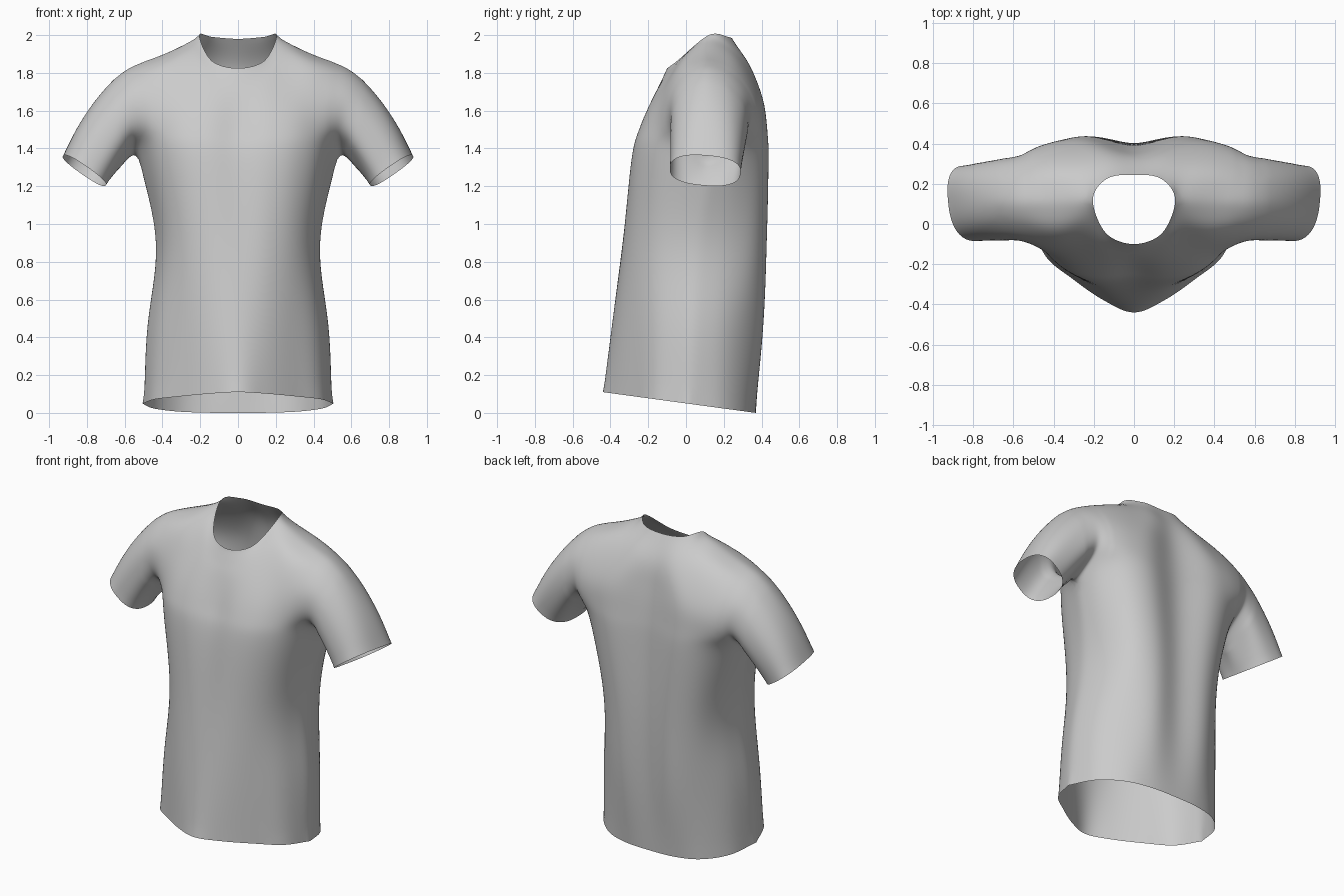
import bpy, bmesh
from math import sin, cos, pi
from mathutils import Vector

if "Cube" in bpy.data.objects:
    bpy.data.objects.remove(bpy.data.objects["Cube"])

STEP = 8          # mesh divisions between control points
ARMPIT = 3        # control row where the armhole starts
NECK = 2          # control column of the neck / shoulder corner


def hem(points):
    """Hem row, tilted so the front is higher than the back."""
    return [(x, y, 0.11 * (0.37 - y) / 0.81) for x, y in points]


def level(z, points):
    return [(x, y, z) for x, y in points]


def spline(points, mirrored=False, after=None):
    """Smooth curve through the points, STEP samples per span."""
    p = [Vector(q) for q in points]
    first = Vector((-p[1].x, p[1].y, p[1].z)) if mirrored else 2 * p[0] - p[1]
    p = [first] + p + [Vector(after) if after else 2 * p[-1] - p[-2]]
    out = []
    for i in range(1, len(p) - 2):
        a, b, c, d = p[i - 1:i + 3]
        for k in range(STEP):
            t = k / STEP
            out.append(0.5 * (2 * b + (c - a) * t + (2 * a - 5 * b + 4 * c - d) * t * t
                              + (3 * b - a - 3 * c + d) * t ** 3))
    return out + [p[-2]]


def panel(rows, neck, neck_next):
    """Surface through the control rows, ending in the neckline and shoulder seam."""
    cross = [spline(r, True) for r in rows]
    cross.append(spline(neck + shoulder[:1], True, neck_next)[:-1] + spline(shoulder))
    return [list(r) for r in zip(*[spline(c) for c in zip(*cross)])]


def skin(bm, grid):
    v = [[bm.verts.new(p) for p in row] for row in grid]
    for r0, r1 in zip(v, v[1:]):
        for i in range(len(r0) - 1):
            bm.faces.new((r0[i], r0[i + 1], r1[i + 1], r1[i]))


# Half rows from centre line to side, hem to shoulder
shoulder = [(0.205, 0.12, 2.0), (0.39, 0.11, 1.905), (0.59, 0.11, 1.835)]
neck_front = [(0, -.10, 1.825), (.14, -.045, 1.865)]
neck_back = [(0, .245, 1.98), (.135, .225, 1.99)]
front = panel([
    hem([(0, -.44), (.15, -.38), (.31, -.27), (.44, -.16), (.505, .01)]),
    level(.45, [(0, -.395), (.15, -.36), (.30, -.265), (.42, -.15), (.49, .03)]),
    level(.9, [(0, -.335), (.15, -.325), (.29, -.255), (.385, -.13), (.435, .06)]),
    level(1.34, [(0, -.28), (.16, -.29), (.31, -.25), (.44, -.13), (.53, .13)]),
    level(1.5, [(0, -.23), (.15, -.25), (.30, -.225), (.43, -.15), (.545, -.06)]),
    level(1.67, [(0, -.17), (.14, -.175), (.27, -.155), (.41, -.12), (.57, -.075)]),
    [(0, -.135, 1.75), (.15, -.105, 1.785), (.25, -.02, 1.88), (.40, -.03, 1.84), (.59, .01, 1.78)],
], neck_front, neck_back[1])
back = panel([
    hem([(0, .37), (.18, .36), (.33, .31), (.45, .19), (.505, .01)]),
    level(.45, [(0, .39), (.18, .41), (.33, .33), (.44, .20), (.49, .03)]),
    level(.9, [(0, .40), (.18, .43), (.32, .37), (.40, .23), (.435, .06)]),
    level(1.34, [(0, .39), (.22, .44), (.38, .395), (.49, .27), (.53, .13)]),
    level(1.5, [(0, .38), (.22, .43), (.38, .415), (.50, .37), (.55, .325)]),
    level(1.67, [(0, .36), (.20, .405), (.35, .395), (.48, .365), (.58, .325)]),
    [(0, .33, 1.83), (.14, .335, 1.85), (.27, .285, 1.88), (.42, .26, 1.85), (.59, .23, 1.785)],
], neck_back, neck_front[1])

# Match the two panels along the side seam and the shoulder seam
last_row, last_col = len(front) - 1, len(front[0]) - 1
seam = [(r, last_col) for r in range(ARMPIT * STEP + 1)]
seam += [(last_row, c) for c in range(NECK * STEP, last_col + 1)]
for r, c in seam:
    mid = (front[r][c] + back[r][c]) / 2
    front[r][c], back[r][c] = mid.copy(), mid.copy()

# Armhole loop: up the front edge, down the back edge
up = [front[r][last_col] for r in range(ARMPIT * STEP, last_row + 1)]
down = [back[r][last_col] for r in range(last_row - 1, ARMPIT * STEP - 1, -1)]
armhole = up + down


def power(v, e):
    return abs(v) ** e * (1 if v >= 0 else -1)


# Sleeve: rings bent from the armhole to the slanted cuff
RINGS = 18
sleeve = [[] for _ in range(RINGS + 1)]
for i, start in enumerate(armhole):
    a = 2 * pi * i / (len(armhole) - 1)
    c, s = -power(cos(a), 0.8), -power(sin(a), 0.8)
    # c runs bottom to top of the cuff, s runs front (-1) to back (+1)
    end = Vector((0.813 + 0.112 * c + 0.018 * s, 0.102 + 0.187 * s + 0.01 * c,
                  1.283 + 0.079 * c - 0.016 * s))
    top = max(c, 0)
    bend = (start + end) / 2 + Vector((0.05 * top, 0.02 * max(s, 0), 0.03 + 0.02 * top))
    for k in range(RINGS + 1):
        t = k / RINGS
        sleeve[k].append(start * (1 - t) ** 2 + bend * 2 * t * (1 - t) + end * t * t)

# Join the parts and mirror the half shirt
bm = bmesh.new()
for grid in (front, back, sleeve):
    skin(bm, grid)
bmesh.ops.remove_doubles(bm, verts=bm.verts, dist=0.0005)
bmesh.ops.mirror(bm, geom=bm.verts[:] + bm.edges[:] + bm.faces[:], axis='X', merge_dist=0.0005)
bmesh.ops.remove_doubles(bm, verts=bm.verts, dist=0.0005)

# Relax the whole cloth a little and the armhole seam more
inner = [v for v in bm.verts if not v.is_boundary]
near = [v for v in inner
        if min((Vector((abs(v.co.x), v.co.y, v.co.z)) - p).length for p in armhole) < 0.08]
for verts, passes in ((inner, 10), (near, 6)):
    for _ in range(passes):
        bmesh.ops.smooth_vert(bm, verts=verts, factor=0.5,
                              use_axis_x=True, use_axis_y=True, use_axis_z=True)
bmesh.ops.recalc_face_normals(bm, faces=bm.faces)

mesh = bpy.data.meshes.new("t_shirt")
bm.to_mesh(mesh)
bm.free()
mesh.polygons.foreach_set("use_smooth", [True] * len(mesh.polygons))
shirt = bpy.data.objects.new("t_shirt", mesh)
bpy.context.collection.objects.link(shirt)
